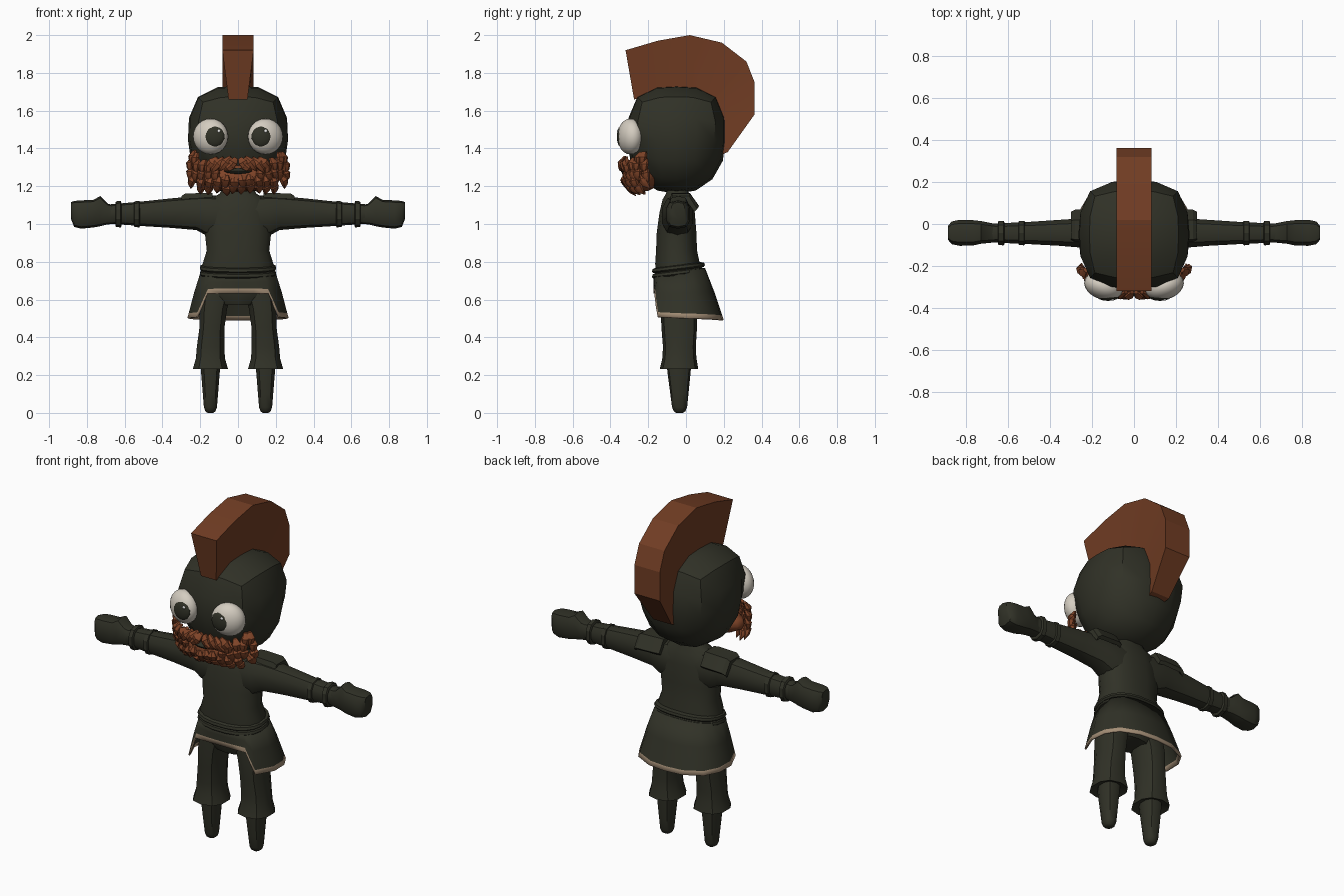
import bpy, bmesh, math, random
from mathutils import Vector, Matrix

if "Cube" in bpy.data.objects:
    bpy.data.objects.remove(bpy.data.objects["Cube"], do_unlink=True)
random.seed(4)


def material(name, rgb):
    m = bpy.data.materials.new(name)
    m.use_nodes = True
    m.diffuse_color = (*rgb, 1)
    bsdf = m.node_tree.nodes["Principled BSDF"]
    bsdf.inputs["Base Color"].default_value = (*rgb, 1)
    bsdf.inputs["Roughness"].default_value = 0.9
    return m


DARK = material("dark olive", (0.030, 0.031, 0.020))
CREST = material("crest brown", (0.165, 0.046, 0.017))
BEARD = material("beard brown", (0.215, 0.058, 0.021))
TRIM = material("tan trim", (0.37, 0.27, 0.18))
EYE = material("eye white", (0.66, 0.61, 0.53))
GLINT = material("glint white", (0.9, 0.9, 0.88))


def finish(name, bm, mats, angle=40):
    bmesh.ops.recalc_face_normals(bm, faces=bm.faces[:])
    me = bpy.data.meshes.new(name)
    bm.to_mesh(me)
    bm.free()
    ob = bpy.data.objects.new(name, me)
    bpy.context.collection.objects.link(ob)
    for m in mats:
        me.materials.append(m)
    bpy.ops.object.select_all(action="DESELECT")
    ob.select_set(True)
    bpy.context.view_layer.objects.active = ob
    if angle:
        bpy.ops.object.shade_smooth_by_angle(angle=math.radians(angle))
    return ob


def skin(bm, rings, cap=True):
    """Join a list of closed point rings into a tube."""
    vs = [[bm.verts.new(p) for p in r] for r in rings]
    n = len(rings[0])
    for a, b in zip(vs, vs[1:]):
        for i in range(n):
            j = (i + 1) % n
            bm.faces.new((a[i], a[j], b[j], b[i]))
    if cap:
        bm.faces.new(vs[0])
        bm.faces.new(vs[-1])


def ring(c, u, v, n=12, p=2.4):
    """Superellipse ring around c with half axes u and v."""
    c, u, v = Vector(c), Vector(u), Vector(v)
    pts = []
    for i in range(n):
        t = 2 * math.pi * (i + 0.5) / n
        a, b = math.cos(t), math.sin(t)
        pts.append(c + u * math.copysign(abs(a) ** (2 / p), a)
                   + v * math.copysign(abs(b) ** (2 / p), b))
    return pts


def column(name, rows, n=12, tilt=0, angle=40):
    """Upright tube; rows are (z, centre x, centre y, half x, half y)."""
    bm = bmesh.new()
    skin(bm, [ring((x, y, z), (rx, 0, 0), (0, ry, tilt * ry), n)
              for z, x, y, rx, ry in rows])
    return finish(name, bm, [DARK], angle)


def arm_tube(name, s, rows, n=10, p=2.4, angle=40):
    """Sideways tube; rows are (x, low z, high z, centre y, half y)."""
    bm = bmesh.new()
    skin(bm, [ring((s * x, y, (a + b) / 2), (0, ry, 0), (0, 0, (b - a) / 2), n, p)
              for x, a, b, y, ry in rows])
    return finish(name, bm, [DARK], angle)


def ball(name, c, r, mat, turn=0, seg=24):
    bm = bmesh.new()
    m = (Matrix.Translation(c) @ Matrix.Rotation(turn, 4, "Z")
         @ Matrix.Diagonal((*r, 1)))
    bmesh.ops.create_uvsphere(bm, u_segments=seg, v_segments=seg // 2, radius=1, matrix=m)
    return finish(name, bm, [mat], 60)


# Head: rounded box, squarer on top and rounder below
bm = bmesh.new()
bmesh.ops.create_cube(bm, size=2)
bmesh.ops.subdivide_edges(bm, edges=bm.edges[:], cuts=3, use_grid_fill=True)
for v in bm.verts:
    q = Vector([math.tan(k * 0.7854) for k in v.co])
    p = 3.1 if q.z > 0.1 else 2.6 if q.z > -0.1 else 2.2
    q /= sum(abs(k) ** p for k in q) ** (1 / p)
    v.co = (q.x * 0.265, -0.05 + q.y * 0.26, 1.445 + q.z * 0.285)
finish("head", bm, [DARK], 35)

# Crest: wedge section swept over the head
outer = [(-.32, 1.92), (-.15, 1.97), (.02, 2), (.19, 1.96), (.32, 1.86),
         (.363, 1.75), (.363, 1.58), (.22, 1.38)]
inner = [(-.275, 1.66), (-.15, 1.67), (0, 1.67), (.08, 1.63), (.12, 1.57),
         (.14, 1.52), (.15, 1.45), (.17, 1.36)]
bm = bmesh.new()
rings = []
for i, (o, k) in enumerate(zip(outer, inner)):
    w = 0.06 if i == 7 else 0.083
    rings.append([(-w, *o), (w, *o), (.05, *k), (-.05, *k)])
skin(bm, rings)
finish("crest", bm, [CREST], 15)

# Eyes
for s, side in ((1, "left"), (-1, "right")):
    ball(side + "_eye", (s * .145, -.295, 1.463), (.095, .065, .095), EYE, s * .31)
    ball(side + "_pupil", (s * .124, -.345, 1.463), (.053, .021, .055), DARK)
    ball(side + "_glint", (s * .124 + .022, -.36, 1.492), (.009, .005, .009), GLINT, 0, 8)


# Beard: overlapping tufts
def face_y(x, z):
    return -0.325 + 0.125 * (abs(x) / 0.26) ** 3 + max(0, 1.24 - z) * 0.7


def tuft(bm, x0, z0, x1, z1, w, out=0.0):
    a = Vector((x0, face_y(x0, z0) - out, z0))
    b = Vector((x1, face_y(x1, z1) - out - .004, z1))
    d = b - a
    nrm = Vector((x0 * 1.6, -0.3, 0)).normalized()
    side = d.cross(nrm).normalized()
    skin(bm, [ring(a + d * t + nrm * h, side * w * k, nrm * w * .75 * k, 6, 2)
              for t, k, h in ((0, .45, -.012), (.35, 1, .004), (.7, .75, .005), (1, .06, -.004))])


bm = bmesh.new()
rows = [  # base height, length, inner x, outer x, count per side, bulge
    (1.385, .08, .225, .24, 2, .0), (1.345, .08, .15, .25, 4, .005),
    (1.30, .08, .12, .25, 5, .005), (1.255, .075, .02, .235, 6, .012),
    (1.215, .06, .02, .19, 5, .006)]
for s in (1, -1):
    for z, ln, xa, xb, n, out in rows:
        for i in range(n):
            x = xa + (xb - xa) * i / (n - 1)
            z0 = z + random.uniform(-.008, .008)
            x1 = x * 1.03 + random.uniform(-.012, .012)
            tuft(bm, s * x, z0, s * min(x1, .255), z0 - ln, .027, out)
    # moustache
    for x0, z0, x1, z1 in ((.01, 1.35, .05, 1.285), (.04, 1.355, .1, 1.28),
                           (.08, 1.35, .145, 1.27), (.115, 1.35, .17, 1.285),
                           (.015, 1.325, .075, 1.28)):
        tuft(bm, s * x0, z0, s * x1, z1, .026, .012)
finish("beard", bm, [BEARD], 35)
ball("beard_base", (0, -.235, 1.245), (.215, .095, .075), BEARD, 0, 16)
ball("mouth", (0, -.31, 1.28), (.075, .035, .016), DARK, 0, 12)

# Torso, pelvis and belt
column("torso", [(1.22, 0, -.045, .06, .05), (1.16, 0, -.045, .1, .062),
                 (1.13, 0, -.045, .15, .08), (1.06, 0, -.047, .17, .095),
                 (.95, 0, -.05, .178, .107), (.86, 0, -.05, .168, .11),
                 (.79, 0, -.045, .19, .12), (.70, 0, -.04, .19, .12)], 16)
column("pelvis", [(.74, 0, -.04, .18, .11), (.62, 0, -.04, .175, .1), (.57, 0, -.04, .1, .08)], 14)
for name, z in (("belt_lower", .74), ("belt_upper", .768)):
    column(name, [(z - .012, 0, -.04, .196, .134), (z - .004, 0, -.04, .204, .142),
                  (z + .01, 0, -.04, .2, .138), (z + .016, 0, -.04, .185, .12)], 20, .12, 30)

# Skirt: flared panel, short in front, with a trimmed hem
half = [(0, -.172, .632), (.085, -.172, .632), (.165, -.168, .632), (.195, -.16, .565),
        (.22, -.15, .508), (.268, -.04, .503), (.262, .06, .5), (.215, .14, .497),
        (.11, .19, .493), (0, .2, .492)]
hem = half + [(-x, y, z) for x, y, z in half[-2:0:-1]]
bands = [[], [], [], []]
for h in hem:
    h = Vector(h)
    t = math.atan2(h.y + .035, h.x)
    c, d = math.cos(t), math.sin(t)
    r = (abs(c / .197) ** 2.6 + abs(d / .136) ** 2.6) ** (-1 / 2.6)
    top = Vector((r * c, -.035 + r * d, .75 + .12 * r * d))
    for k, f in enumerate((0, .5, 1 - .026 / (h - top).length, 1)):
        q = top.lerp(h, f)
        if k == 1:
            q.z += .01
        bands[k].append(q)
bm = bmesh.new()
skin(bm, bands, cap=False)
n = len(hem)
for i, f in enumerate(bm.faces):
    f.material_index = 1 if i >= 2 * n else 0
skirt = finish("skirt", bm, [DARK, TRIM], 45)
mod = skirt.modifiers.new("thickness", "SOLIDIFY")
mod.thickness = 0.01

for s, side in ((1, "left"), (-1, "right")):
    # Trouser leg with flared cuff, and foot
    column(side + "_trouser", [(.66, s * .11, -.04, .085, .09), (.55, s * .13, -.037, .075, .097),
                               (.45, s * .138, -.036, .069, .094), (.35, s * .145, -.035, .076, .087),
                               (.29, s * .146, -.035, .08, .09), (.232, s * .146, -.037, .097, .102),
                               (.25, s * .146, -.037, .055, .065)], 10)
    column(side + "_foot", [(.28, s * .145, -.037, .055, .064), (.22, s * .146, -.037, .052, .062),
                            (.1, s * .146, -.035, .042, .048), (.03, s * .146, -.034, .036, .04),
                            (.008, s * .146, -.034, .028, .03), (0, s * .146, -.034, .015, .018)], 10)
    # Arm, forearm bands and fist
    arm_tube(side + "_arm", s, [(.08, .92, 1.15, -.045, .085), (.17, .94, 1.152, -.045, .085),
                                (.22, .968, 1.148, -.043, .075), (.36, .98, 1.135, -.042, .064),
                                (.52, .99, 1.118, -.043, .054), (.7, 1.003, 1.102, -.043, .046)])
    for i, x in enumerate((.535, .633)):
        arm_tube(f"{side}_band_{i + 1}", s, [(x - .016, .99, 1.112, -.043, .054),
                                             (x - .012, .982, 1.122, -.043, .061),
                                             (x + .012, .984, 1.12, -.043, .06),
                                             (x + .016, .99, 1.112, -.043, .054)], 10, 2.4, 25)
    arm_tube(side + "_fist", s, [(.66, 1.0, 1.1, -.043, .045), (.69, .998, 1.108, -.042, .05),
                                 (.73, .988, 1.148, -.04, .056), (.765, .982, 1.128, -.042, .062),
                                 (.83, .975, 1.125, -.042, .064), (.868, .985, 1.122, -.042, .056),
                                 (.885, 1.03, 1.115, -.042, .036)], 10, 3)
    # Shoulder plate bent over the back of the shoulder
    prof = [(-.085, 1.135), (-.075, 1.163), (.02, 1.163), (.068, 1.095),
            (.052, 1.08), (.01, 1.13)]
    bm = bmesh.new()
    skin(bm, [[(s * x, -.02 + (y + .02) * k, z - dz) for y, z in prof]
              for x, k, dz in ((.135, .9, .0), (.16, 1, -.002), (.28, 1, .002), (.3, .9, .015))])
    finish(side + "_shoulder_plate", bm, [DARK], 25)
